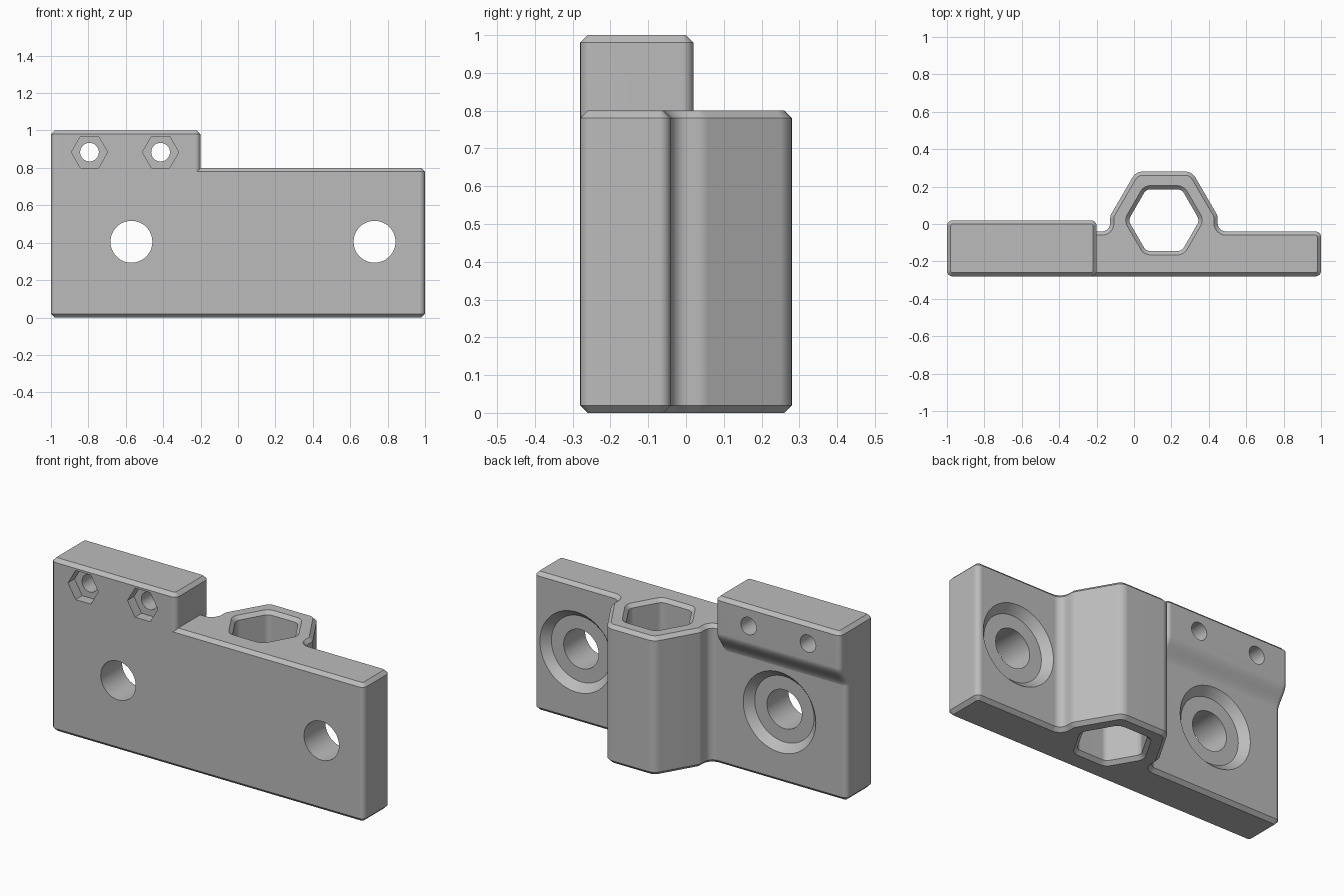
import bpy, bmesh, math
from mathutils import Vector

cube = bpy.data.objects.get("Cube")
if cube:
    bpy.data.objects.remove(cube, do_unlink=True)

grey = bpy.data.materials.new("plain_grey")
grey.diffuse_color = (0.5, 0.5, 0.5, 1)
grey.use_nodes = True
grey.node_tree.nodes["Principled BSDF"].inputs["Base Color"].default_value = (0.5, 0.5, 0.5, 1)

CHAMFER = 0.02
FRONT, BACK, TOP = -0.28, -0.04, 0.8


def rounded(corners, steps=6):
    """Round each (x, y, radius) corner of an outline."""
    out = []
    for i, (x, y, r) in enumerate(corners):
        p = Vector((x, y))
        a = (Vector(corners[i - 1][:2]) - p).normalized()
        b = (Vector(corners[(i + 1) % len(corners)][:2]) - p).normalized()
        half = a.angle(b) / 2
        centre = p + (a + b).normalized() * (r / math.sin(half))
        start = p + a * (r / math.tan(half)) - centre
        end = p + b * (r / math.tan(half)) - centre
        sweep = math.pi - 2 * half
        for k in range(steps + 1):
            t = k / steps
            arm = start * math.sin((1 - t) * sweep) + end * math.sin(t * sweep)
            out.append(centre + arm / math.sin(sweep))
    return out


def inset(points, d):
    """Offset a counter-clockwise outline inward."""
    out = []
    for i, p in enumerate(points):
        a = (p - points[i - 1]).normalized()
        b = (points[(i + 1) % len(points)] - p).normalized()
        na, nb = Vector((-a.y, a.x)), Vector((-b.y, b.x))
        out.append(p + (na + nb) * (d / (1 + na.dot(nb))))
    return out


def level(points, z):
    return [(p.x, p.y, z) for p in points]


def loft(name, rings):
    """Skin a closed solid through matching rings."""
    bm = bmesh.new()
    loops = [[bm.verts.new(c) for c in ring] for ring in rings]
    n = len(loops[0])
    for low, high in zip(loops, loops[1:]):
        for i in range(n):
            j = (i + 1) % n
            bm.faces.new((low[i], low[j], high[j], high[i]))
    bm.faces.new(loops[0][::-1])
    bm.faces.new(loops[-1])
    bmesh.ops.recalc_face_normals(bm, faces=bm.faces)
    mesh = bpy.data.meshes.new(name)
    bm.to_mesh(mesh)
    bm.free()
    mesh.materials.append(grey)
    obj = bpy.data.objects.new(name, mesh)
    bpy.context.collection.objects.link(obj)
    return obj


def bore(name, x, z, sections, sides=48):
    """Stepped cutter along y from (y, radius) sections."""
    angles = [2 * math.pi * k / sides for k in range(sides)]
    return loft(name, [[(x + r * math.cos(a), y, z + r * math.sin(a)) for a in angles]
                       for y, r in sections])


def combine(target, other, operation):
    mod = target.modifiers.new(operation.lower(), 'BOOLEAN')
    mod.operation, mod.solver, mod.object = operation, 'EXACT', other
    bpy.context.view_layer.objects.active = target
    bpy.ops.object.modifier_apply(modifier=mod.name)
    bpy.data.objects.remove(other, do_unlink=True)


# Plate with hexagonal boss on the back
cx, cy = 0.16, 0.02
boss = [(0.287, BACK, 0.045), (0.287, 0.045, 0.05), (0.15, 0.28, 0.06)]
outline = [(-1, FRONT, 0.03), (1, FRONT, 0.03), (1, BACK, 0.03)]
outline += [(cx + x, y, r) for x, y, r in boss]
outline += [(cx - x, y, r) for x, y, r in reversed(boss)]
outline += [(-1, BACK, 0.03)]
body = rounded(outline)
small = inset(body, CHAMFER)
bracket = loft("bracket_body", [level(small, 0), level(body, CHAMFER),
                                level(body, TOP - CHAMFER), level(small, TOP)])


# Raised end block, blended into the back of the plate
def block_ring(back, z, d=0):
    ring = rounded([(-1, FRONT, 0.03), (-0.2, FRONT, 0.03),
                    (-0.2, back, 0.03), (-1, back, 0.03)])
    return level(inset(ring, d), z)


rings = [block_ring(BACK - 0.03, 0.55)]
for k in range(11):
    t = k / 10
    rings.append(block_ring(-0.041 + 0.061 * t * t * (3 - 2 * t), 0.66 + 0.13 * t))
rings += [block_ring(0.02, 1 - CHAMFER), block_ring(0.02, 1, CHAMFER)]
combine(bracket, loft("end_block", rings), 'UNION')

# Hexagonal socket through the boss, chamfered at both mouths
radius = 0.165 / math.cos(math.pi / 6)
socket = rounded([(cx + radius * math.cos(k * math.pi / 3),
                   cy + radius * math.sin(k * math.pi / 3), 0.04) for k in range(6)])
wide = inset(socket, -2 * CHAMFER)
combine(bracket, loft("socket_cutter", [
    level(wide, -CHAMFER), level(socket, CHAMFER),
    level(socket, TOP - CHAMFER), level(wide, TOP + CHAMFER)]), 'DIFFERENCE')

# Large bolt holes with tapered recesses at the back
for x in (-0.57, 0.73):
    combine(bracket, bore("bolt_hole_cutter", x, 0.405, [
        (-0.4, 0.112), (-0.085, 0.112), (-0.085, 0.19), (BACK, 0.232), (0, 0.232)]), 'DIFFERENCE')

# Small screw holes with nut pockets at the front
for x in (-0.794, -0.414):
    combine(bracket, bore("screw_hole_cutter", x, 0.884, [(-0.4, 0.05), (0.2, 0.05)], 32), 'DIFFERENCE')
    combine(bracket, bore("nut_pocket_cutter", x, 0.884, [(-0.4, 0.097), (-0.22, 0.097)], 6), 'DIFFERENCE')

# Smooth rounded corners, keeping chamfers crisp
bpy.ops.object.select_all(action='DESELECT')
bracket.select_set(True)
bpy.context.view_layer.objects.active = bracket
bpy.ops.object.shade_smooth_by_angle(angle=math.radians(25))
weights = bracket.modifiers.new("flat_face_weights", 'WEIGHTED_NORMAL')
weights.keep_sharp = True
